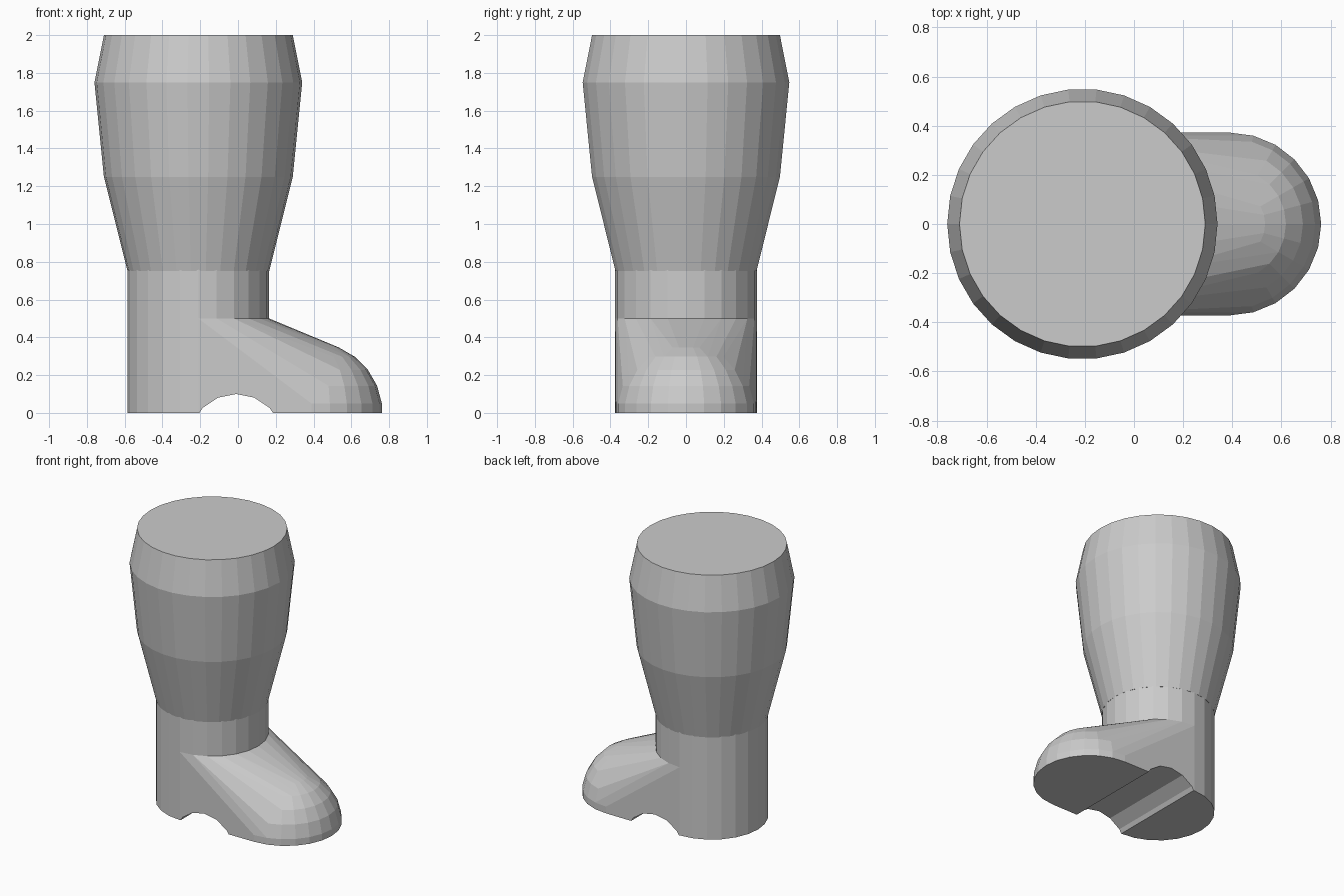
import bpy, bmesh
from math import sin, cos, pi, radians

if "Cube" in bpy.data.objects:
    bpy.data.objects.remove(bpy.data.objects["Cube"])

HEEL_X, TOE_X, R = -0.21, 0.39, 0.375


def ring(bm, x, z, r, n):
    return [bm.verts.new((x + r * cos(2 * pi * i / n), r * sin(2 * pi * i / n), z)) for i in range(n)]


def make_object(name, bm):
    bmesh.ops.recalc_face_normals(bm, faces=bm.faces)
    mesh = bpy.data.meshes.new(name)
    bm.to_mesh(mesh)
    bm.free()
    obj = bpy.data.objects.new(name, mesh)
    bpy.context.collection.objects.link(obj)
    return obj


def apply_boolean(target, other, operation):
    mod = target.modifiers.new(operation, 'BOOLEAN')
    mod.operation, mod.object, mod.solver = operation, other, 'EXACT'
    bpy.context.view_layer.objects.active = target
    bpy.ops.object.modifier_apply(modifier=mod.name)
    bpy.data.objects.remove(other)


# Foot: hull of a heel cylinder and a toe ball, sliced flat at the sole
bm = bmesh.new()
for z in (0, 0.5):
    ring(bm, HEEL_X, z, R, 24)
for k in range(12):
    a = radians(-82.5 + 15 * k)
    ring(bm, TOE_X, R * sin(a), R * cos(a), 24)
hull = bmesh.ops.convex_hull(bm, input=bm.verts)
bmesh.ops.delete(bm, geom=[v for v in bm.verts if not v.link_faces], context='VERTS')
bmesh.ops.bisect_plane(bm, geom=bm.verts[:] + bm.edges[:] + bm.faces[:], dist=1e-5,
                       plane_co=(0, 0, 0), plane_no=(0, 0, -1), clear_outer=True)
bmesh.ops.holes_fill(bm, edges=[e for e in bm.edges if e.is_boundary], sides=0)
bmesh.ops.recalc_face_normals(bm, faces=bm.faces)
bmesh.ops.dissolve_limit(bm, angle_limit=radians(0.2), verts=bm.verts, edges=bm.edges)

# Ankle: the flat top of the foot pulled up into the leg
top = max(bm.faces, key=lambda f: f.calc_center_median().z)
top = bmesh.ops.extrude_discrete_faces(bm, faces=[top])['faces'][0]
bmesh.ops.translate(bm, verts=top.verts, vec=(0, 0, 0.3))
boot = make_object("boot", bm)

# Flared leg: 30-sided turned profile
bm = bmesh.new()
profile = [(R, 0.75), (0.5, 1.25), (0.55, 1.75), (0.5, 2.0)]
rings = [ring(bm, HEEL_X, z, r, 30) for r, z in profile]
for a, b in zip(rings, rings[1:]):
    for i in range(30):
        j = (i + 1) % 30
        bm.faces.new((a[i], a[j], b[j], b[i]))
bm.faces.new(rings[0][::-1])
bm.faces.new(rings[-1])
apply_boolean(boot, make_object("leg", bm), 'UNION')

# Arch: 16-sided groove across the sole
bpy.ops.mesh.primitive_cylinder_add(vertices=16, radius=0.25, depth=2,
                                    location=(-0.01, 0, -0.15), rotation=(pi / 2, 0, 0))
arch = bpy.context.object
arch.name = "arch_cutter"
arch.hide_render = True
apply_boolean(boot, arch, 'DIFFERENCE')
